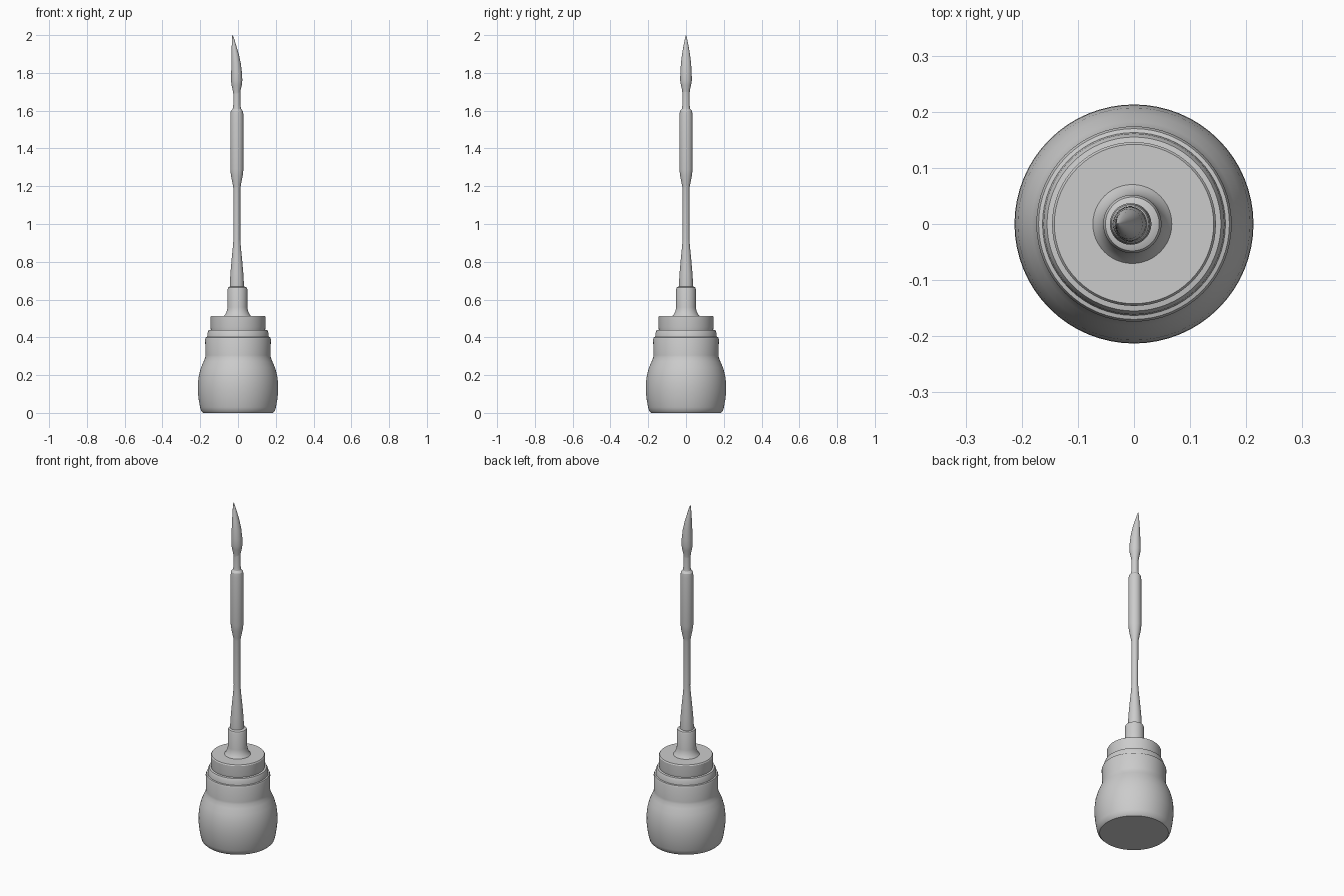
import bpy, bmesh, math

SIDES = 64


def loft(name, sections, sides=SIDES, angle=30):
    """Stack elliptical rings given as (z, rx, ry, centre x) into a capped solid."""
    bm = bmesh.new()
    rings = []
    for z, rx, ry, cx in sections:
        rings.append([bm.verts.new((cx + rx * math.cos(a), ry * math.sin(a), z))
                      for a in (2 * math.pi * i / sides for i in range(sides))])
    for lo, hi in zip(rings, rings[1:]):
        for i in range(sides):
            j = (i + 1) % sides
            bm.faces.new((lo[i], lo[j], hi[j], hi[i]))
    bm.faces.new(rings[0][::-1])
    bm.faces.new(rings[-1])
    mesh = bpy.data.meshes.new(name)
    bm.to_mesh(mesh)
    bm.free()
    obj = bpy.data.objects.new(name, mesh)
    bpy.context.collection.objects.link(obj)
    bpy.ops.object.select_all(action='DESELECT')
    obj.select_set(True)
    bpy.context.view_layer.objects.active = obj
    bpy.ops.object.shade_smooth_by_angle(angle=math.radians(angle))
    return obj


def lathe(name, profile, cx=0.0, sides=SIDES):
    """Revolve a (radius, z) profile."""
    return loft(name, [(z, r, r, cx) for r, z in profile], sides)


# Weighted bulb base with its stepped collar
lathe("base", [
    (0.185, 0.0), (0.195, 0.01), (0.201, 0.03), (0.208, 0.07), (0.213, 0.115),
    (0.212, 0.16), (0.207, 0.20), (0.196, 0.24), (0.182, 0.272), (0.174, 0.292),
    (0.172, 0.305), (0.174, 0.39), (0.170, 0.40), (0.163, 0.402),
    (0.161, 0.425), (0.155, 0.438), (0.144, 0.44),
    (0.146, 0.455), (0.146, 0.508), (0.142, 0.514), (0.07, 0.514)])

# Flared socket on top of the collar
lathe("socket", [
    (0.072, 0.512), (0.064, 0.522), (0.056, 0.54), (0.052, 0.56),
    (0.052, 0.655), (0.048, 0.665), (0.036, 0.67)], -0.003, 48)

# Slim shaft with a thicker grip
lathe("shaft", [
    (0.037, 0.66), (0.037, 0.69), (0.034, 0.74), (0.027, 0.82), (0.021, 0.88),
    (0.018, 0.92), (0.0185, 1.19), (0.022, 1.21), (0.031, 1.255), (0.035, 1.29),
    (0.035, 1.575), (0.032, 1.598), (0.022, 1.61), (0.019, 1.63),
    (0.019, 1.70)], -0.006, 48)

# Pointed tip, leaning to one side
loft("tip", [
    (1.69, 0.019, 0.019, -0.007), (1.71, 0.021, 0.021, -0.007),
    (1.735, 0.027, 0.027, -0.007), (1.76, 0.030, 0.031, -0.007),
    (1.80, 0.0285, 0.030, -0.0075), (1.85, 0.025, 0.027, -0.010),
    (1.90, 0.019, 0.021, -0.015), (1.95, 0.011, 0.012, -0.022),
    (1.98, 0.006, 0.006, -0.026), (2.0, 0.001, 0.001, -0.029)], 40, 40)
